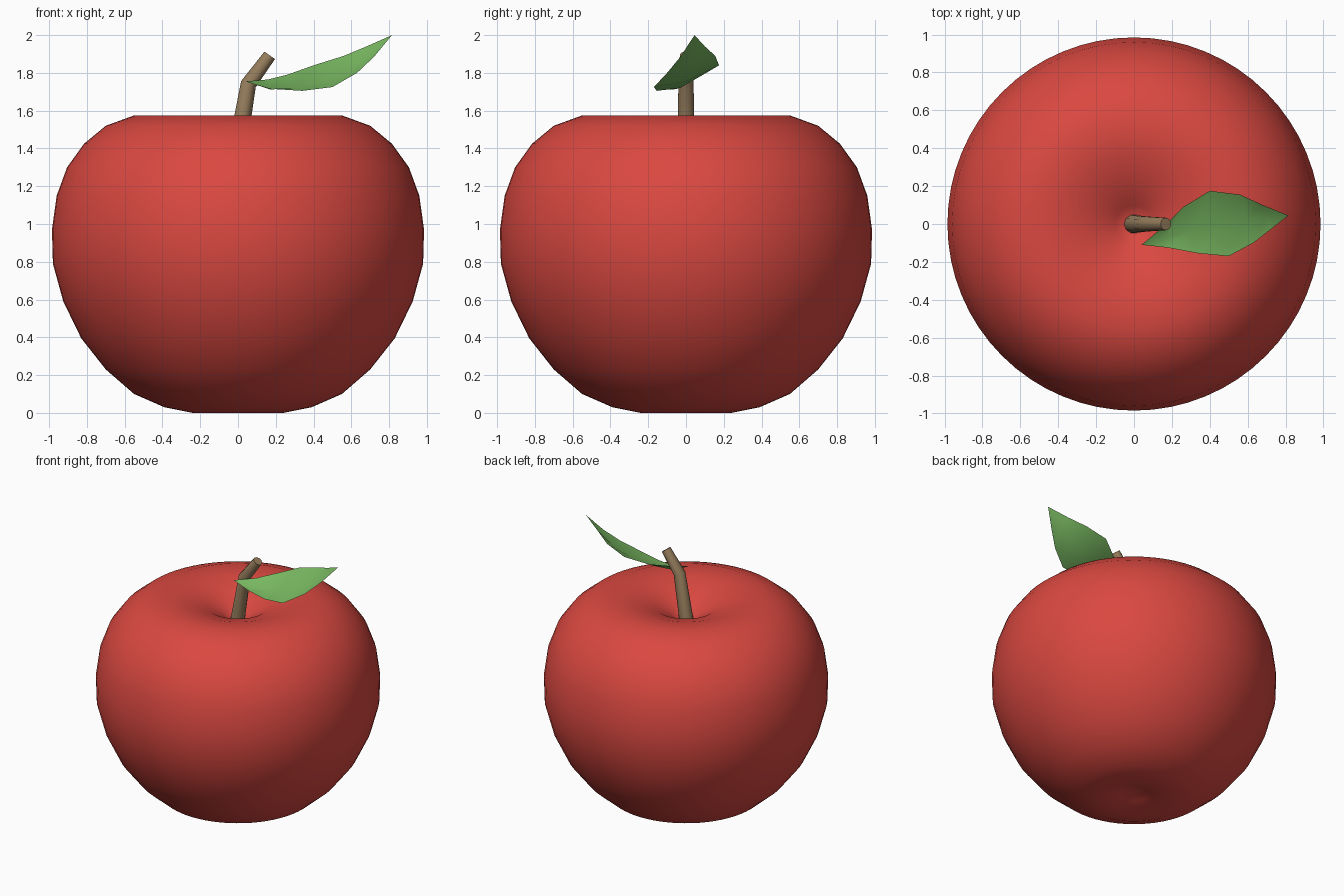
import bpy, math
from mathutils import Vector, Matrix

if "Cube" in bpy.data.objects:
    bpy.data.objects.remove(bpy.data.objects["Cube"])


def make(name, verts, faces, color):
    mesh = bpy.data.meshes.new(name)
    mesh.from_pydata(verts, [], faces)
    mesh.update()
    obj = bpy.data.objects.new(name, mesh)
    bpy.context.collection.objects.link(obj)
    mat = bpy.data.materials.new(name + "_color")
    mat.diffuse_color = (*color, 1)
    mat.use_nodes = True
    mat.node_tree.nodes["Principled BSDF"].inputs["Base Color"].default_value = mat.diffuse_color
    mesh.materials.append(mat)
    bpy.ops.object.select_all(action='DESELECT')
    obj.select_set(True)
    bpy.context.view_layer.objects.active = obj
    return obj


def skin(rings):
    # joins rings of equal size from bottom to top
    n = len(rings[0])
    verts = [v for ring in rings for v in ring]
    faces = []
    for k in range(len(rings) - 1):
        for i in range(n):
            j = (i + 1) % n
            faces.append((k * n + i, k * n + j, (k + 1) * n + j, (k + 1) * n + i))
    return verts, faces


# Apple body: lathed profile (radius, height) with a dimple at each end
profile = [(0.10, 0.03), (0.24, 0.0), (0.39, 0.03), (0.55, 0.10),
           (0.70, 0.23), (0.83, 0.395), (0.925, 0.59), (0.98, 0.79),
           (0.985, 0.97), (0.96, 1.15), (0.905, 1.30), (0.815, 1.425),
           (0.70, 1.52), (0.55, 1.575), (0.38, 1.56), (0.22, 1.51), (0.10, 1.44)]
SIDES = 64
rings = [[(r * math.cos(2 * math.pi * i / SIDES), r * math.sin(2 * math.pi * i / SIDES), z)
          for i in range(SIDES)] for r, z in profile]
verts, faces = skin(rings)
low, high = len(verts), len(verts) + 1
verts += [(0, 0, 0.06), (0, 0, 1.37)]
top = (len(profile) - 1) * SIDES
for i in range(SIDES):
    j = (i + 1) % SIDES
    faces += [(low, j, i), (high, top + i, top + j)]
make("apple_body", verts, faces, (0.70, 0.065, 0.052))
bpy.ops.object.shade_smooth()

# Stem: bent tapered tube
path = [(-0.01, 1.36, 0.050), (0.055, 1.74, 0.042), (0.168, 1.893, 0.034)]
tilts = [0.17, 0.40, 0.62]
STEM_SIDES = 10
rings = []
for (x, z, r), tilt in zip(path, tilts):
    turn = Matrix.Rotation(tilt, 3, 'Y')
    rings.append([Vector((x, 0, z)) + turn @ Vector(
        (r * math.cos(2 * math.pi * i / STEM_SIDES), r * math.sin(2 * math.pi * i / STEM_SIDES), 0))
        for i in range(STEM_SIDES)])
verts, faces = skin(rings)
faces += [tuple(reversed(range(STEM_SIDES))), tuple(range(2 * STEM_SIDES, 3 * STEM_SIDES))]
make("stem", verts, faces, (0.31, 0.21, 0.11))
bpy.ops.object.shade_smooth_by_angle(angle=math.radians(60))

# Leaf: thin tilted blade, slightly cupped along the midrib
back_edge = [(0.16, -0.01, 1.765), (0.26, 0.09, 1.79), (0.40, 0.175, 1.84),
             (0.56, 0.155, 1.89), (0.68, 0.10, 1.94)]
front_edge = [(0.18, -0.125, 1.715), (0.34, -0.155, 1.705), (0.50, -0.17, 1.725),
              (0.63, -0.10, 1.80), (0.72, -0.03, 1.885)]
verts = [(0.04, -0.11, 1.755)]
for a, b in zip(front_edge, back_edge):
    mid = (Vector(a) + Vector(b)) / 2 - Vector((0, 0, 0.028))
    verts += [a, mid, b]
verts.append((0.815, 0.045, 2.0))
tip = len(verts) - 1
faces = [(0, 1, 2), (0, 2, 3), (tip, tip - 2, tip - 3), (tip, tip - 1, tip - 2)]
for k in range(4):
    for c in (1, 2):
        s = 3 * k + c
        faces.append((s, s + 3, s + 4, s + 1))
make("leaf", verts, faces, (0.19, 0.48, 0.12))
bpy.ops.object.shade_smooth()
